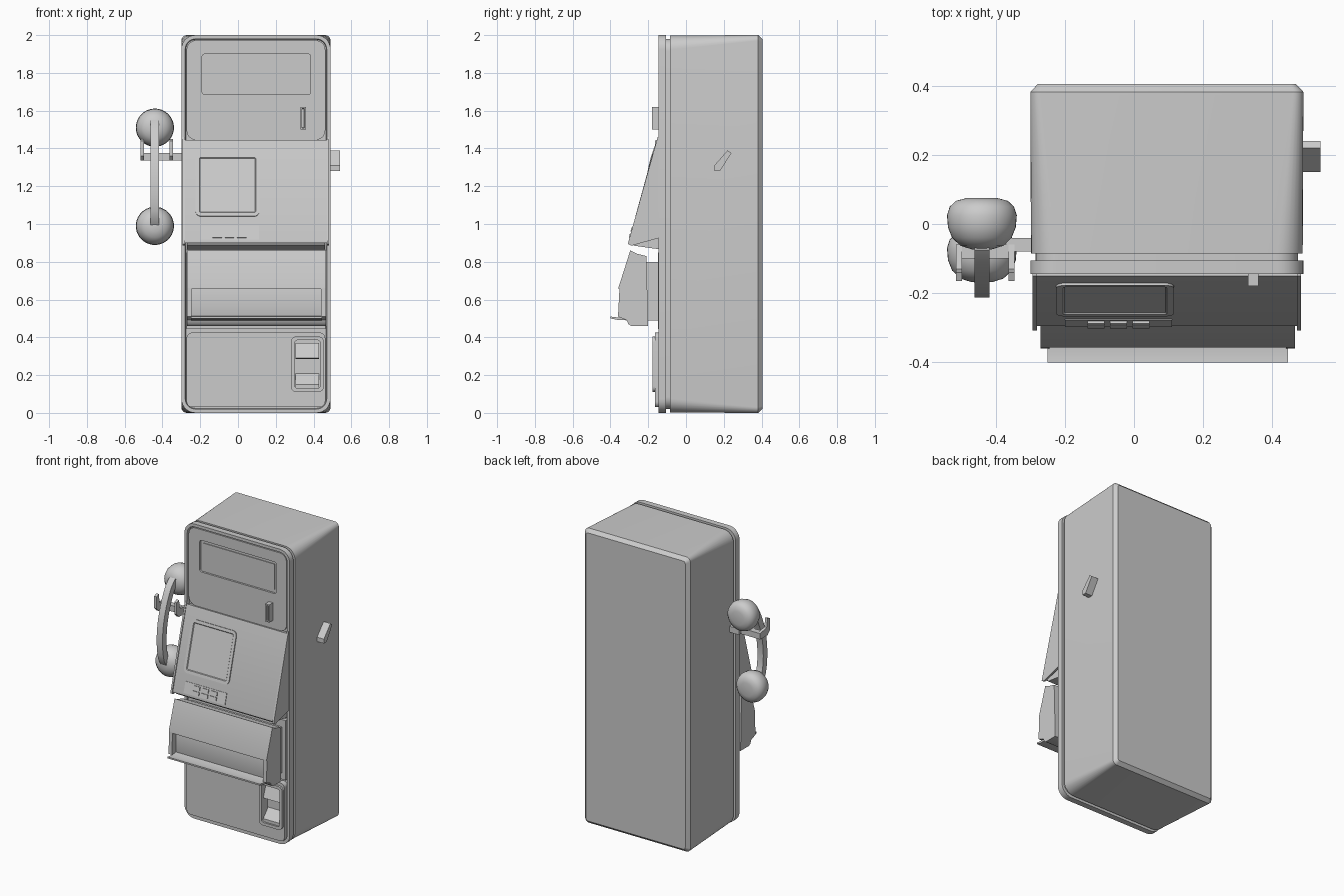
import bpy, bmesh, math
from mathutils import Vector

if "Cube" in bpy.data.objects:
    bpy.data.objects.remove(bpy.data.objects["Cube"])


def shade(ob):
    bpy.ops.object.select_all(action='DESELECT')
    ob.select_set(True)
    bpy.context.view_layer.objects.active = ob
    bpy.ops.object.shade_smooth_by_angle(angle=math.radians(35))


def finish(name, bm, smooth=True):
    bmesh.ops.recalc_face_normals(bm, faces=bm.faces)
    me = bpy.data.meshes.new(name)
    bm.to_mesh(me)
    bm.free()
    ob = bpy.data.objects.new(name, me)
    bpy.context.collection.objects.link(ob)
    if smooth:
        shade(ob)
    return ob


def extrude(name, pts, vec, insets=()):
    """Extrude a closed outline; optionally inset the starting face in steps."""
    bm = bmesh.new()
    face = bm.faces.new([bm.verts.new(p) for p in pts])
    ext = bmesh.ops.extrude_face_region(bm, geom=[face], use_keep_orig=True)
    bmesh.ops.translate(bm, vec=vec, verts=[g for g in ext['geom'] if isinstance(g, bmesh.types.BMVert)])
    bmesh.ops.recalc_face_normals(bm, faces=bm.faces)
    for width, depth in insets:
        bmesh.ops.inset_region(bm, faces=[face], thickness=width, use_even_offset=True)
        bmesh.ops.translate(bm, vec=Vector(vec).normalized() * depth, verts=face.verts)
    return finish(name, bm)


def outline(x0, x1, z0, z1, y, r, seg=7):
    """Points of a rounded rectangle in the plane at y."""
    pts = []
    for cx, cz, a in ((x1 - r, z1 - r, 0), (x0 + r, z1 - r, 90), (x0 + r, z0 + r, 180), (x1 - r, z0 + r, 270)):
        for i in range(seg + 1 if r else 1):
            t = math.radians(a + 90 * i / seg)
            pts.append((cx + r * math.cos(t), y, cz + r * math.sin(t)))
    return pts


def plate(name, x0, x1, z0, z1, y0, y1, r=0.0, insets=()):
    """Rounded rectangle facing -y, from y0 back to y1."""
    return extrude(name, outline(x0, x1, z0, z1, y0, r), (0, y1 - y0, 0), insets)


def prism(name, profile, x0, x1):
    """Side profile of (y, z) points extruded along x."""
    return extrude(name, [(x0, y, z) for y, z in profile], (x1 - x0, 0, 0))


def cut(cutter, *targets):
    cutter.hide_render = True
    for t in targets:
        m = t.modifiers.new("recess", 'BOOLEAN')
        m.object, m.operation, m.solver = cutter, 'DIFFERENCE', 'EXACT'
        bpy.context.view_layer.objects.active = t
        bpy.ops.object.modifier_apply(modifier=m.name)
        shade(t)
    bpy.data.objects.remove(cutter)


# cabinet: round front corners running into a squarer, chamfered back
bm = bmesh.new()
rings = [[bm.verts.new(p) for p in outline(-0.30 + i, 0.49 - i, i, 2 - i, y, r)]
         for i, y, r in ((0.002, -0.085, 0.075), (0, 0.372, 0.03), (0, 0.382, 0.03), (0.022, 0.405, 0.015))]
bm.faces.new(rings[0])
bm.faces.new(rings[-1])
for a, b in zip(rings, rings[1:]):
    for i in range(len(a)):
        j = (i + 1) % len(a)
        bm.faces.new((a[i], a[j], b[j], b[i]))
finish("cabinet", bm)
plate("front_seam", -0.285, 0.475, 0.02, 1.98, -0.11, -0.08, 0.065)

# front frame with its set-in panels
frame = plate("front_frame", -0.30, 0.49, 0, 2, -0.145, -0.105, 0.075, [(0.02, 0), (0.004, 0.02)])
top_panel = plate("top_panel", -0.272, 0.462, 1.445, 1.972, -0.14, -0.12, 0.05)
plate("middle_panel", -0.272, 0.462, 0.445, 0.85, -0.148, -0.12)
low_panel = plate("lower_panel", -0.272, 0.462, 0.03, 0.425, -0.163, -0.12, 0.03)

# sign recess in the top panel, and coin slot
cut(plate("sign_cutter", -0.19, 0.385, 1.685, 1.9, -0.2, -0.127, 0.015), top_panel)
plate("sign_board", -0.17, 0.365, 1.705, 1.88, -0.132, -0.12)
plate("coin_slot", 0.33, 0.36, 1.5, 1.62, -0.18, -0.135, 0, [(0.009, 0), (0.001, 0.02)])

# coin return with bezel, recess, flap and cup
bezel = plate("return_bezel", 0.28, 0.455, 0.11, 0.405, -0.177, -0.16, 0.03)
cut(plate("return_cutter", 0.30, 0.435, 0.13, 0.385, -0.25, -0.112, 0.015), low_panel, frame, bezel)
prism("return_flap", [(-0.12, 0.37), (-0.135, 0.37), (-0.165, 0.29), (-0.15, 0.285), (-0.12, 0.29)], 0.305, 0.43)
prism("return_cup", [(-0.11, 0.21), (-0.165, 0.15), (-0.165, 0.13), (-0.11, 0.13)], 0.305, 0.43)

# sloped console, its underside and cheeks
prism("console", [(-0.12, 1.44), (-0.15, 1.445), (-0.295, 0.915), (-0.295, 0.90), (-0.12, 0.94)], -0.285, 0.475)
prism("console_underside", [(-0.11, 0.945), (-0.285, 0.90), (-0.275, 0.885), (-0.11, 0.862)], -0.27, 0.46)
for side, x in (("left", -0.293), ("right", 0.471)):
    prism("console_cheek_" + side, [(-0.11, 1.46), (-0.15, 1.46), (-0.308, 0.895), (-0.29, 0.885), (-0.11, 0.935)],
          x, x + 0.012)

# parts lying on the console slope
TILT = math.atan2(0.145, 0.53)


def on_slope(name, x0, x1, z0, z1, rise, r=0.0, insets=()):
    zc, h = (z0 + z1) / 2, (z1 - z0) / 2 / math.cos(TILT)
    ob = plate(name, x0, x1, -h, h, -rise, 0.01, r, insets)
    ob.location = (0, -0.15 - (1.445 - zc) * 0.145 / 0.53, zc)
    ob.rotation_euler.x = -TILT
    return ob


on_slope("screen", -0.225, 0.115, 1.04, 1.37, 0.007, 0.03, [(0.02, 0), (0.004, 0.005)])
on_slope("button_plate", -0.20, 0.11, 0.918, 0.99, 0.004)
for row in range(2):
    for col in range(3):
        x = -0.135 + col * 0.065
        z = 0.926 + row * 0.032
        on_slope(f"button_{row}_{col}", x, x + 0.05, z, z + 0.022, 0.011)

# directory tray: body, sloped cover, open shelf with end cheeks, wall mount
prism("tray_body", [(-0.21, 0.83), (-0.27, 0.845), (-0.312, 0.65), (-0.318, 0.50), (-0.305, 0.47), (-0.29, 0.46),
                    (-0.20, 0.46)], -0.27, 0.465)
prism("tray_cover", [(-0.265, 0.845), (-0.295, 0.86), (-0.357, 0.665), (-0.357, 0.655), (-0.305, 0.66)], -0.27, 0.465)
prism("tray_shelf", [(-0.31, 0.515), (-0.36, 0.505), (-0.40, 0.51), (-0.40, 0.50), (-0.36, 0.492), (-0.31, 0.49)],
      -0.25, 0.445)
for side, x in (("left", -0.27), ("right", 0.44)):
    prism("tray_cheek_" + side, [(-0.31, 0.66), (-0.352, 0.66), (-0.36, 0.51), (-0.31, 0.49)], x, x + 0.025)
plate("tray_mount", -0.24, 0.435, 0.49, 0.80, -0.21, -0.14)

# handset: two turned cups joined by a bowed grip
HX = -0.44
cup = [(0, 0), (0.045, 0), (0.075, -0.008), (0.093, -0.025), (0.101, -0.05), (0.098, -0.085), (0.086, -0.115),
       (0.062, -0.138), (0.03, -0.148), (0, -0.15)]
for name, y, z in (("earpiece", 0.075, 1.51), ("mouthpiece", -0.02, 0.99)):
    bm = bmesh.new()
    vs = [bm.verts.new((HX + r, y + d, z)) for r, d in cup]
    es = [bm.edges.new(p) for p in zip(vs, vs[1:])]
    bmesh.ops.spin(bm, geom=vs + es, cent=(HX, y, z), axis=(0, 1, 0), angle=math.tau, steps=40, use_merge=True)
    bmesh.ops.remove_doubles(bm, verts=bm.verts, dist=1e-4)
    finish(name, bm)
outer, inner = [], []
for i in range(15):
    t = i / 14
    z, y = 1.55 - 0.56 * t, -0.075 - 0.09 * t
    bow = math.sin(math.pi * t) ** 0.6
    outer.append((y - 0.085 * bow, z))
    inner.append((y + 0.035 - 0.075 * bow, z - 0.03 + 0.06 * t))
prism("handset_grip", outer + inner[::-1], HX - 0.022, HX + 0.022)

# cradle: bracket from the cabinet, crossbar and two prongs
plate("cradle_bracket", -0.37, -0.29, 1.335, 1.375, -0.08, -0.04)
plate("cradle_bar", -0.515, -0.345, 1.335, 1.375, -0.10, -0.06)
for side, x in (("outer", -0.515), ("inner", -0.363)):
    prism("cradle_prong_" + side, [(-0.06, 1.335), (-0.06, 1.375), (-0.13, 1.39), (-0.14, 1.45), (-0.165, 1.44),
                                   (-0.165, 1.36), (-0.14, 1.335)], x, x + 0.018)

# slanted latch on the right side
prism("side_latch", [(0.15, 1.28), (0.18, 1.28), (0.24, 1.375), (0.22, 1.39), (0.15, 1.31)], 0.485, 0.54)
